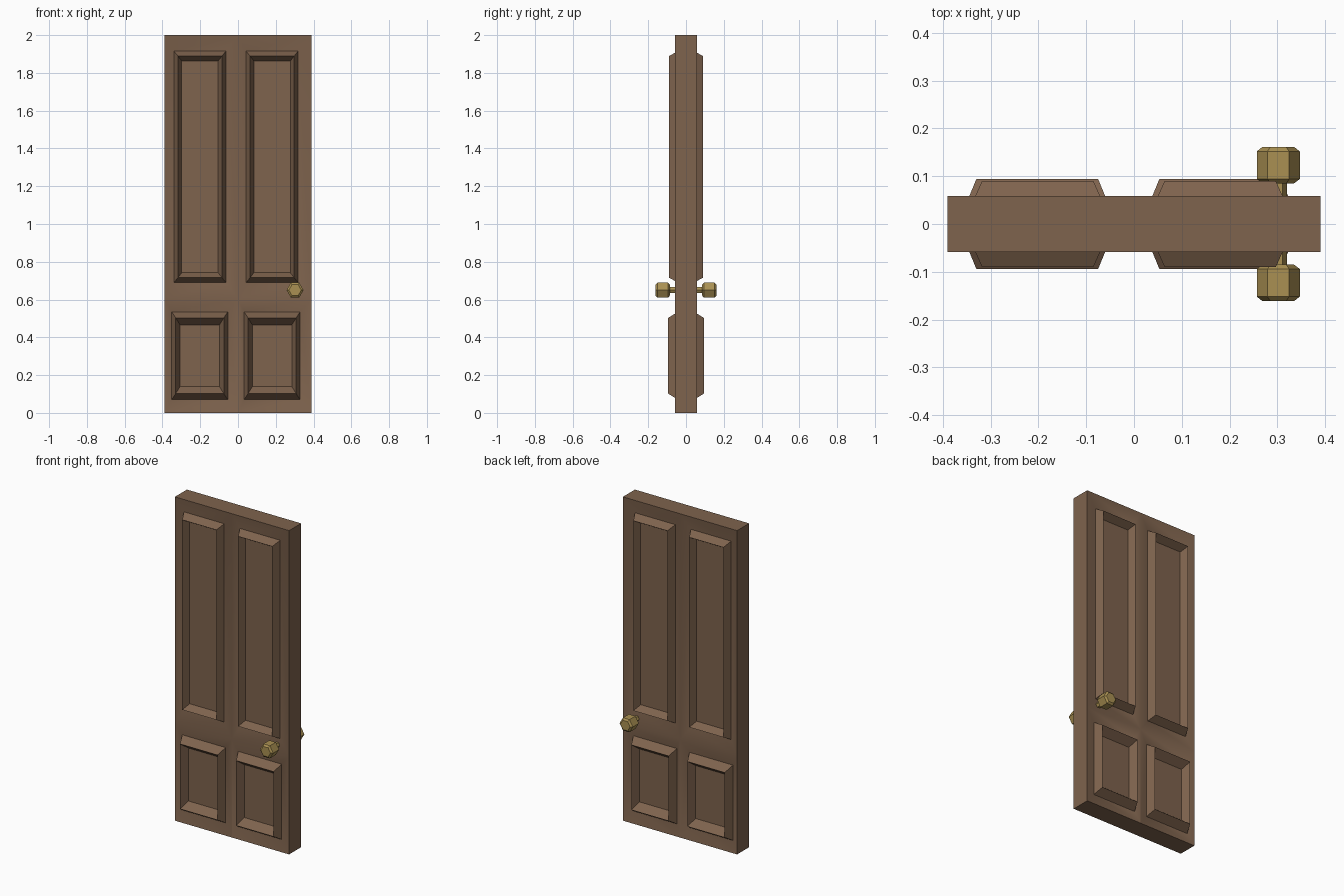
import bpy, bmesh, math

if "Cube" in bpy.data.objects:
    bpy.data.objects.remove(bpy.data.objects["Cube"])


def material(name, color):
    m = bpy.data.materials.new(name)
    m.diffuse_color = color
    m.use_nodes = True
    m.node_tree.nodes["Principled BSDF"].inputs["Base Color"].default_value = m.diffuse_color
    return m


def finish(name, bm, mat, angle):
    bmesh.ops.recalc_face_normals(bm, faces=bm.faces[:])
    me = bpy.data.meshes.new(name)
    bm.to_mesh(me)
    bm.free()
    me.materials.append(mat)
    ob = bpy.data.objects.new(name, me)
    bpy.context.collection.objects.link(ob)
    bpy.ops.object.select_all(action='DESELECT')
    ob.select_set(True)
    bpy.context.view_layer.objects.active = ob
    bpy.ops.object.shade_smooth_by_angle(angle=math.radians(angle))
    return ob


def bridge(bm, a, b):
    n = len(a)
    for i in range(n):
        bm.faces.new((a[i], a[(i + 1) % n], b[(i + 1) % n], b[i]))


wood = material("wood", (0.21, 0.125, 0.075, 1))
brass = material("brass", (0.40, 0.28, 0.085, 1))

# Door: four cells per side, each stepping in to a raised moulding and sunk panel
W, T, H, SPLIT = 0.39, 0.0585, 2.0, 0.605
GROOVE, SUNK = 0.043, 0.046

# (cell rect, moulding rect, ridge y, ridge inset x/z, panel inset x/z)
cells = [
    ((-W, 0, SPLIT, H), (-0.339, -0.064, 0.69, 1.915), 0.090, (0.021, 0.026), (0.041, 0.052)),
    ((0, W, SPLIT, H), (0.043, 0.318, 0.69, 1.915), 0.090, (0.021, 0.026), (0.041, 0.052)),
    ((-W, 0, 0, SPLIT), (-0.351, -0.054, 0.07, 0.535), 0.094, (0.021, 0.032), (0.044, 0.069)),
    ((0, W, 0, SPLIT), (0.032, 0.329, 0.07, 0.535), 0.094, (0.021, 0.032), (0.044, 0.069)),
]


def ring(bm, rect, y, inset=(0, 0)):
    x0, x1, z0, z1 = rect
    dx, dz = inset
    return [bm.verts.new((x, y, z)) for x, z in
            ((x0 + dx, z0 + dz), (x1 - dx, z0 + dz), (x1 - dx, z1 - dz), (x0 + dx, z1 - dz))]


bm = bmesh.new()
for side in (-1, 1):
    for cell, rect, ridge_y, ridge, inner in cells:
        rings = [ring(bm, cell, side * T), ring(bm, rect, side * GROOVE),
                 ring(bm, rect, side * ridge_y, ridge), ring(bm, rect, side * SUNK, inner)]
        for a, b in zip(rings, rings[1:]):
            bridge(bm, a, b)
        bm.faces.new(rings[-1])
bmesh.ops.remove_doubles(bm, verts=bm.verts[:], dist=1e-5)
# Edges of the slab
bmesh.ops.bridge_loops(bm, edges=[e for e in bm.edges if e.is_boundary])
finish("door_slab", bm, wood, 40)

# Six-sided knob and stem on each side: (radius, distance from centre plane)
profile = [(0.018, 0.04), (0.018, 0.085), (0.033, 0.085), (0.045, 0.094),
           (0.045, 0.152), (0.033, 0.1615)]
for side, name in ((-1, "front_knob"), (1, "back_knob")):
    bm = bmesh.new()
    rings = [[bm.verts.new((0.302 + r * math.cos(k * math.pi / 3), side * y,
                            0.65 + r * math.sin(k * math.pi / 3))) for k in range(6)]
             for r, y in profile]
    for a, b in zip(rings, rings[1:]):
        bridge(bm, a, b)
    bm.faces.new(rings[0])
    bm.faces.new(rings[-1])
    finish(name, bm, brass, 20)
